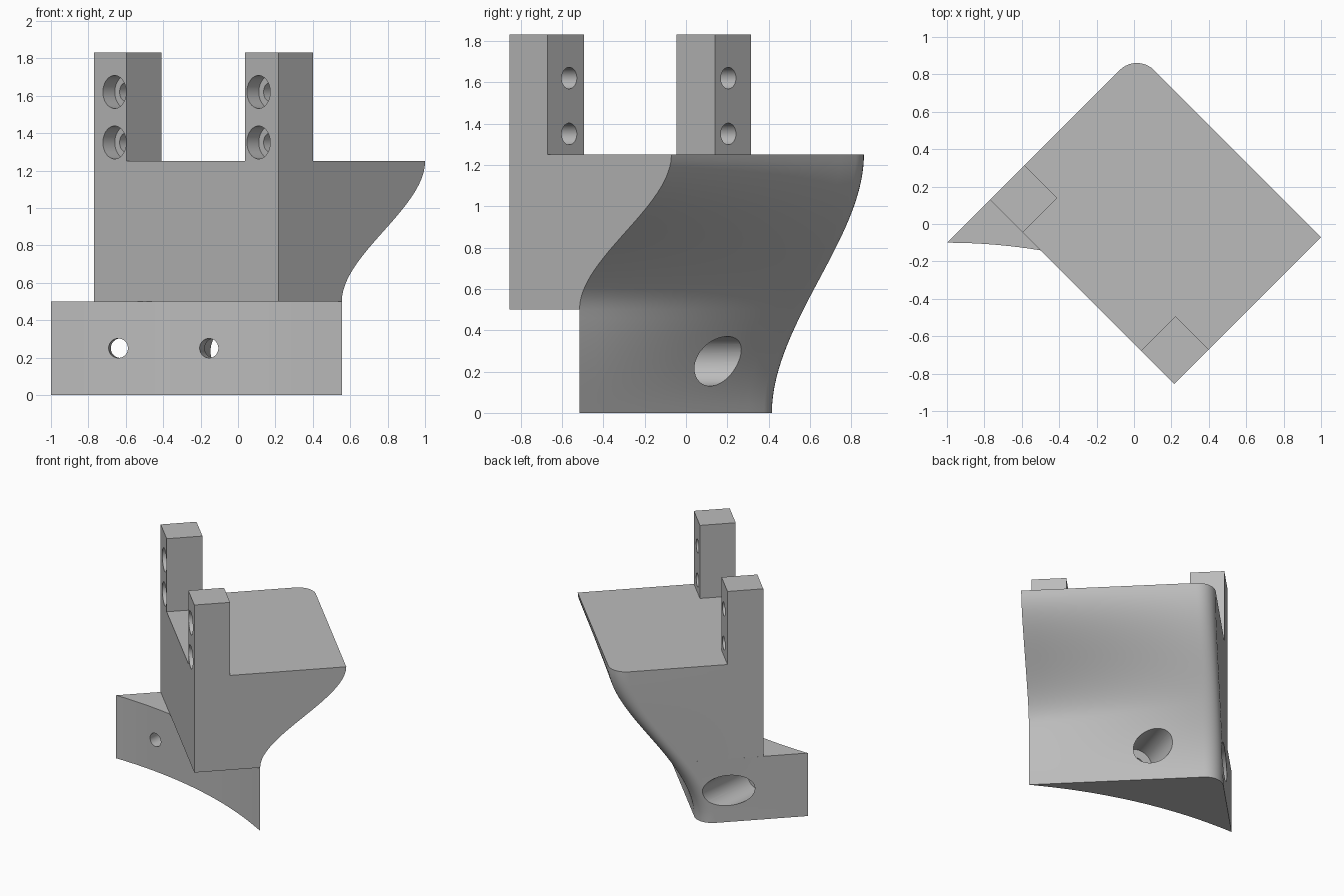
import bpy, bmesh, math
from mathutils import Vector

cube = bpy.data.objects.get("Cube")
if cube:
    bpy.data.objects.remove(cube, do_unlink=True)

# Bracket axes turned 45 degrees: u runs front right, v runs back right
U0, U1 = -0.636, 0.757
FRONT, WAIST, RIM = -0.4525, 0.028, 0.6576
STEP, DECK, TOP = 0.5, 1.25, 1.83
FILLET = 0.13
ARC_CENTRE, ARC_R = Vector((-1, -3.2)), 3.1


def world(u, v):
    return Vector(((u + v) / math.sqrt(2), (v - u) / math.sqrt(2)))


def ease(t):
    t = min(max(t, 0), 1)
    return t * t * (3 - 2 * t)


def wall(u, z):
    """Flared back wall, blended between its two edge profiles."""
    k = (u - U0) / (U1 - U0)
    flare = (1 - k) * ease(z / DECK) + k * ease((z - STEP) / (DECK - STEP))
    d = max(FILLET - (u - U0), 0)
    drop = FILLET - math.sqrt(max(FILLET ** 2 - d * d, 0))
    return WAIST + (RIM - WAIST) * flare - drop


def wall_ring(z):
    us = [U1 + (U0 + FILLET - U1) * i / 12 for i in range(12)]
    us += [U0 + FILLET * (1 - math.cos(math.pi / 2 * (1 - i / 10))) for i in range(11)]
    return [world(u, wall(u, z)) for u in us]


def finish(name, bm):
    bmesh.ops.recalc_face_normals(bm, faces=bm.faces)
    mesh = bpy.data.meshes.new(name)
    bm.to_mesh(mesh)
    bm.free()
    ob = bpy.data.objects.new(name, mesh)
    bpy.context.collection.objects.link(ob)
    return ob


def loft(name, front, heights):
    """Stack horizontal sections made of a fixed front and the flared wall."""
    bm = bmesh.new()
    rings = [[bm.verts.new((p.x, p.y, z)) for p in front + wall_ring(z)] for z in heights]
    n = len(rings[0])
    for a, b in zip(rings, rings[1:]):
        for i in range(n):
            j = (i + 1) % n
            bm.faces.new((a[i], a[j], b[j], b[i]))
    bm.faces.new(rings[0][::-1])
    bm.faces.new(rings[-1])
    return finish(name, bm)


def post(name, u0, u1):
    bm = bmesh.new()
    corners = [world(*c) for c in ((u0, FRONT), (u1, FRONT), (u1, -0.191), (u0, -0.191))]
    rings = [[bm.verts.new((p.x, p.y, z)) for p in corners] for z in (DECK, TOP)]
    for i in range(4):
        j = (i + 1) % 4
        bm.faces.new((rings[0][i], rings[0][j], rings[1][j], rings[1][i]))
    bm.faces.new(rings[0][::-1])
    bm.faces.new(rings[1])
    return finish(name, bm)


def drill(start, direction, radius, near, far):
    """Cylinder cutter along a direction, between two distances from start."""
    d = Vector((direction.x, direction.y, 0)).normalized()
    bpy.ops.mesh.primitive_cylinder_add(vertices=48, radius=radius, depth=far - near,
                                        location=start + d * (near + far) / 2,
                                        rotation=d.to_track_quat('Z', 'Y').to_euler())
    ob = bpy.context.object
    ob.name = "drill_cutter"
    ob.hide_render = True
    return ob


def combine(target, other, operation):
    mod = target.modifiers.new("combine", 'BOOLEAN')
    mod.operation, mod.object, mod.solver = operation, other, 'EXACT'
    bpy.context.view_layer.objects.active = target
    bpy.ops.object.modifier_apply(modifier=mod.name)
    bpy.data.objects.remove(other, do_unlink=True)


# Base with a concave cylindrical front
tip = world(U1, WAIST).x
arc = []
for i in range(32):
    x = -1 + (tip + 1) * i / 32
    arc.append(Vector((x, ARC_CENTRE.y + math.sqrt(ARC_R ** 2 - (x + 1) ** 2))))
base = loft("base", arc, [STEP * i / 12 for i in range(13)])

# Flared body and the two posts
body = loft("bracket_body", [world(U0, FRONT), world(U1, FRONT)][:1] + [world(U1, FRONT)],
            [STEP + (DECK - STEP) * i / 24 for i in range(25)])
combine(body, base, 'UNION')
combine(body, post("right_post", U0, -0.389), 'UNION')
combine(body, post("left_post", 0.506, U1), 'UNION')

# Counterbored screw holes through the posts
across = world(0, 1)
for u in (-0.481, 0.608):
    for z in (1.35, 1.62):
        p = world(u, FRONT)
        start = Vector((p.x, p.y, z))
        combine(body, drill(start, across, 0.052, -0.1, 0.5), 'DIFFERENCE')
        combine(body, drill(start, across, 0.088, -0.1, 0.09), 'DIFFERENCE')

# Mounting holes square to the curved front, wide at the back
for x in (-0.64, -0.155):
    p = Vector((x, ARC_CENTRE.y + math.sqrt(ARC_R ** 2 - (x + 1) ** 2)))
    start = Vector((p.x, p.y, 0.25))
    outward = p - ARC_CENTRE
    combine(body, drill(start, outward, 0.052, -0.1, 0.3), 'DIFFERENCE')
    combine(body, drill(start, outward, 0.12, 0.1, 0.9), 'DIFFERENCE')

# Plain grey finish
grey = bpy.data.materials.new("light_grey")
grey.use_nodes = True
colour = (0.5, 0.5, 0.5, 1)
grey.diffuse_color = colour
grey.node_tree.nodes["Principled BSDF"].inputs["Base Color"].default_value = colour
body.data.materials.clear()
body.data.materials.append(grey)

bpy.ops.object.select_all(action='DESELECT')
body.select_set(True)
bpy.context.view_layer.objects.active = body
bpy.ops.object.shade_smooth_by_angle(angle=math.radians(30))
